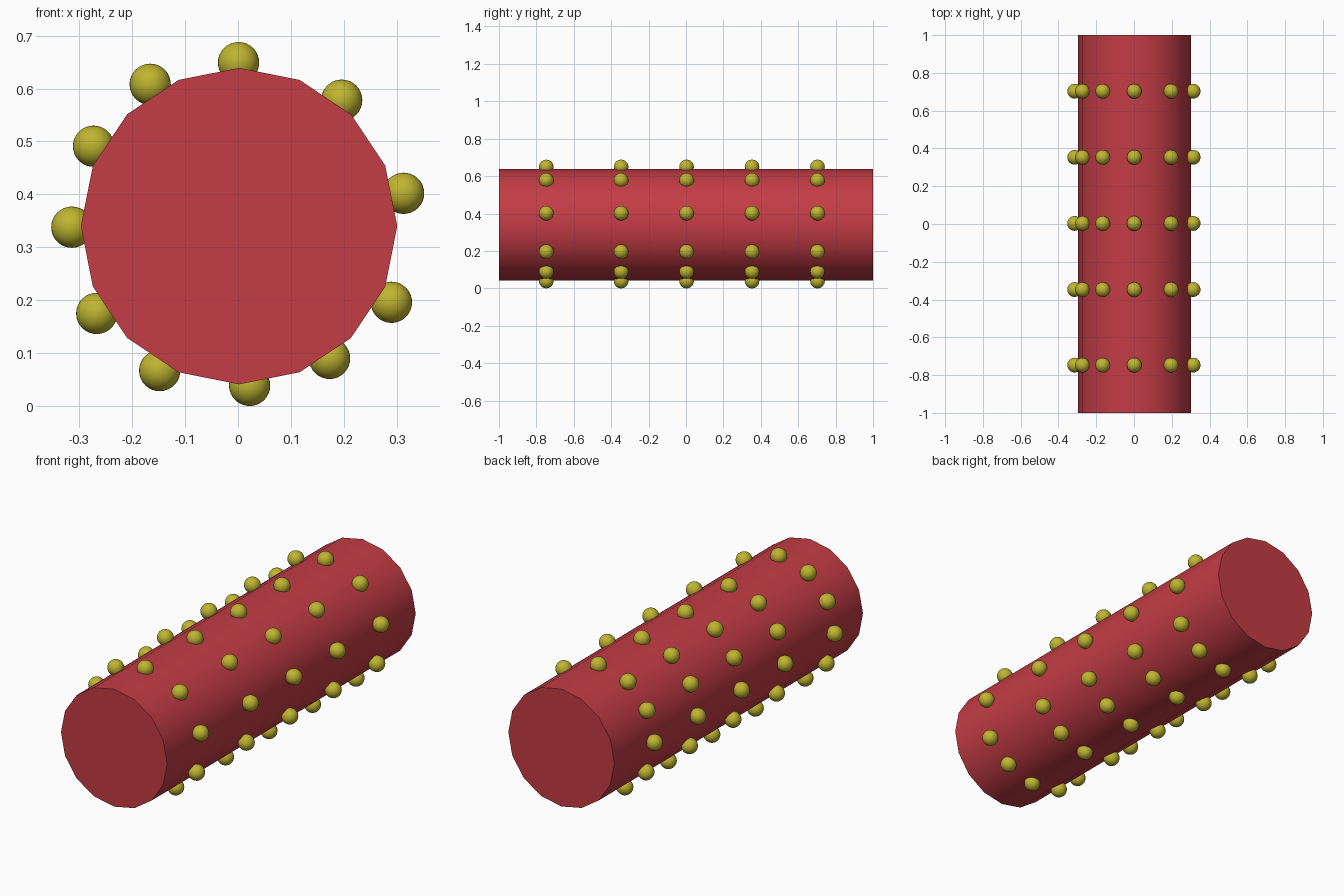
import bpy, math

if "Cube" in bpy.data.objects:
    bpy.data.objects.remove(bpy.data.objects["Cube"])


def material(name, rgb):
    m = bpy.data.materials.new(name)
    m.diffuse_color = (*rgb, 1)
    m.use_nodes = True
    m.node_tree.nodes["Principled BSDF"].inputs["Base Color"].default_value = m.diffuse_color
    return m


red = material("red", (0.55, 0.045, 0.06))
yellow = material("yellow", (0.52, 0.46, 0.03))

# Roller body: 16-sided cylinder lying along y
bpy.ops.mesh.primitive_cylinder_add(vertices=16, radius=0.299, depth=2,
                                    location=(0.002, 0, 0.34),
                                    rotation=(math.pi / 2, 0, 0))
body = bpy.context.object
body.name = "roller_body"
body.data.materials.append(red)
bpy.ops.object.shade_smooth_by_angle(angle=math.radians(40))

# Massage knobs: a ring of hand-placed balls (x, z), repeated along the roller
ring = [(0.001, 0.649), (-0.166, 0.608), (-0.273, 0.491), (-0.314, 0.338),
        (-0.267, 0.175), (-0.148, 0.067), (0.022, 0.039), (0.173, 0.09),
        (0.29, 0.196), (0.313, 0.402), (0.196, 0.578)]
rows = [-0.747, -0.347, 0.003, 0.353, 0.703]

bpy.ops.mesh.primitive_uv_sphere_add(segments=32, ring_count=16, radius=0.039)
first = bpy.context.object
bpy.ops.object.shade_smooth()
first.data.name = "knob"
first.data.materials.append(yellow)

spots = [(x, y, z) for y in rows for x, z in ring]
for i, spot in enumerate(spots):
    knob = first if i == 0 else first.copy()
    knob.name = f"knob_{i // len(ring) + 1}_{i % len(ring) + 1}"
    knob.location = spot
    if i:
        bpy.context.collection.objects.link(knob)
